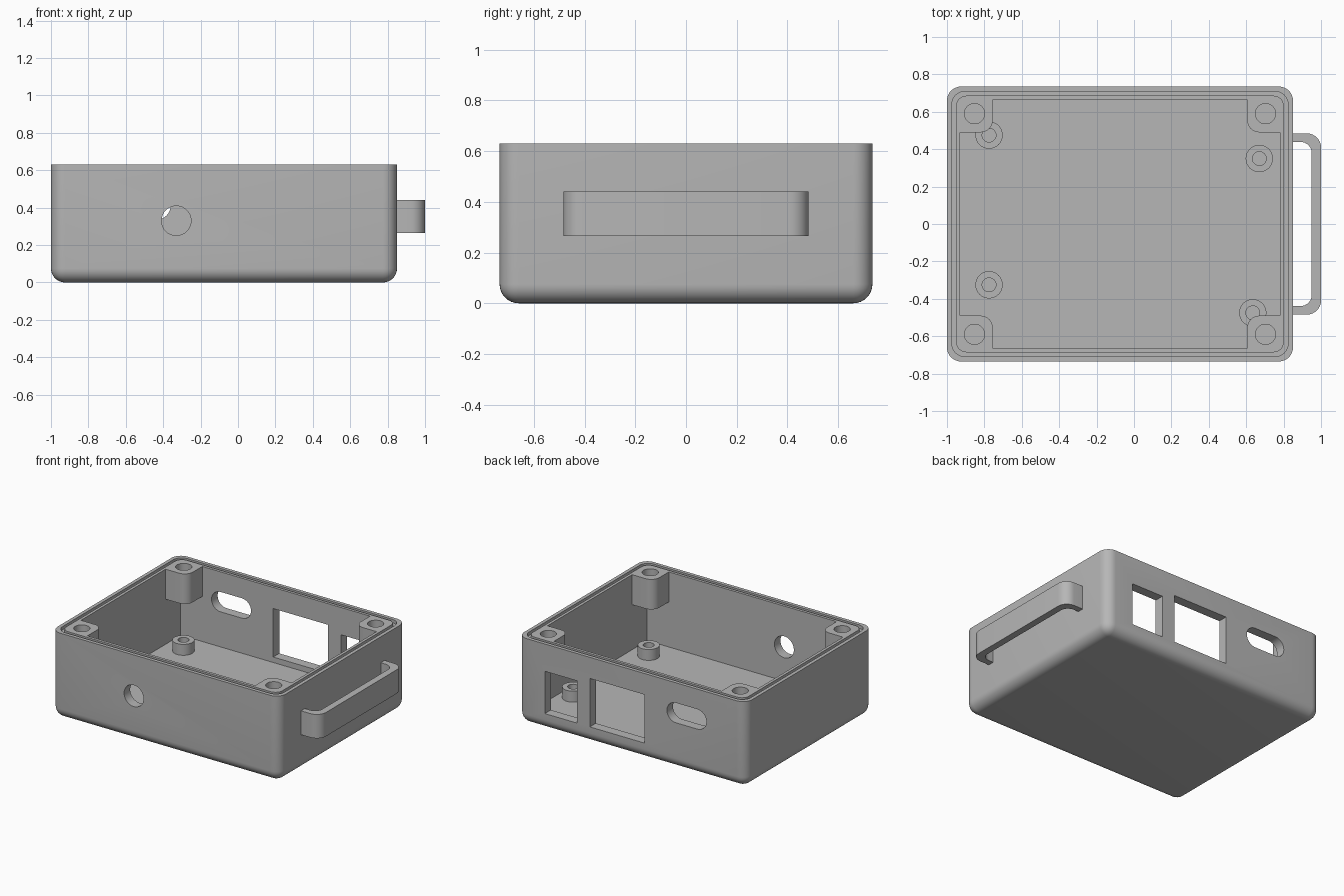
import bpy, bmesh, math
from mathutils import Matrix, Vector

if "Cube" in bpy.data.objects:
    bpy.data.objects.remove(bpy.data.objects["Cube"])

grey = bpy.data.materials.new("grey plastic")
grey.diffuse_color = (0.47, 0.47, 0.47, 1)
grey.use_nodes = True
grey.node_tree.nodes["Principled BSDF"].inputs["Base Color"].default_value = grey.diffuse_color

CX = -0.075            # body centre in x
HX, HY, H = 0.925, 0.735, 0.63
WALL, FLOOR = 0.07, 0.08


def to_object(name, bm):
    bmesh.ops.recalc_face_normals(bm, faces=bm.faces)
    me = bpy.data.meshes.new(name)
    bm.to_mesh(me)
    bm.free()
    me.materials.append(grey)
    ob = bpy.data.objects.new(name, me)
    bpy.context.collection.objects.link(ob)
    return ob


def activate(ob):
    bpy.ops.object.select_all(action='DESELECT')
    ob.select_set(True)
    bpy.context.view_layer.objects.active = ob


def arc(cx, cy, r, a0, a1, n=8):
    return [(cx + r * math.cos(math.radians(a0 + (a1 - a0) * i / n)),
             cy + r * math.sin(math.radians(a0 + (a1 - a0) * i / n))) for i in range(n + 1)]


def round_rect(cx, cy, hx, hy, r, n=8):
    pts = []
    for k, (sx, sy) in enumerate([(1, 1), (-1, 1), (-1, -1), (1, -1)]):
        pts += arc(cx + sx * (hx - r), cy + sy * (hy - r), r, 90 * k, 90 * k + 90, n)
    return pts


def prism(name, pts, z0, z1):
    bm = bmesh.new()
    face = bm.faces.new([bm.verts.new((x, y, z0)) for x, y in pts])
    ext = bmesh.ops.extrude_face_region(bm, geom=[face])["geom"]
    bmesh.ops.translate(bm, vec=(0, 0, z1 - z0),
                        verts=[v for v in ext if isinstance(v, bmesh.types.BMVert)])
    return to_object(name, bm)


def disc(cx, cy, r, n=32):
    return arc(cx, cy, r, 0, 360, n)[:-1]


def box_pts(x0, x1, y0, y1):
    return [(x0, y0), (x1, y0), (x1, y1), (x0, y1)]


def wall_cutter(pts, y0, y1):
    """Prism drawn in x/z and running along y."""
    ob = prism("cutter", pts, -y1, -y0)
    ob.data.transform(Matrix.Rotation(math.radians(90), 4, 'X'))
    return ob


def cut(ob, cutter):
    mod = ob.modifiers.new("cut", 'BOOLEAN')
    mod.operation = 'DIFFERENCE'
    mod.solver = 'EXACT'
    mod.object = cutter
    activate(ob)
    bpy.ops.object.modifier_apply(modifier=mod.name)
    bpy.data.objects.remove(cutter, do_unlink=True)


def smooth(ob):
    activate(ob)
    bpy.ops.object.shade_smooth_by_angle(angle=math.radians(30))


# Body: block with rounded uprights and rounded bottom edge
bm = bmesh.new()
bmesh.ops.create_cube(bm, size=1)
for v in bm.verts:
    v.co = Vector((CX + v.co.x * 2 * HX, v.co.y * 2 * HY, (v.co.z + 0.5) * H))
edges = [e for e in bm.edges if min(v.co.z for v in e.verts) < 0.01]
bmesh.ops.bevel(bm, geom=edges, offset=0.075, segments=8, profile=0.5, affect='EDGES')
body = to_object("case_body", bm)

# Hollow interior
ix, iy = HX - WALL, HY - WALL
cut(body, prism("cutter", box_pts(CX - ix, CX + ix, -iy, iy), FLOOR, 0.8))

# Seal groove in the rim
ring = prism("cutter", round_rect(CX, 0, HX - 0.026, HY - 0.026, 0.07), H - 0.025, 0.7)
cut(ring, prism("cutter", round_rect(CX, 0, HX - 0.049, HY - 0.049, 0.055), 0.5, 0.8))
cut(body, ring)

# Front round hole
cut(body, wall_cutter(disc(-0.33, 0.33, 0.079), -0.8, -0.6))

# Rear openings: small port, large port, slot
cut(body, wall_cutter(box_pts(0.37, 0.63, 0.12, 0.43), 0.6, 0.8))
cut(body, wall_cutter(box_pts(-0.18, 0.265, 0.12, 0.475), 0.6, 0.8))
cut(body, wall_cutter(round_rect(-0.52, 0.41, 0.16, 0.073, 0.0729), 0.6, 0.8))
smooth(body)

# Corner screw posts under the rim, inner corner rounded
for sx, sy, label in [(-1, -1, "front_left"), (1, -1, "front_right"),
                      (-1, 1, "back_left"), (1, 1, "back_right")]:
    px, py, r = 0.68, 0.49, 0.065
    pts = [(ix, iy), (px, iy)] + arc(px + r, py + r, r, 180, 270) + [(ix, py)]
    post = prism("screw_post_" + label, [(CX + sx * x, sy * y) for x, y in pts], 0.41, H)
    cut(post, prism("cutter", disc(CX + sx * 0.778, sy * 0.59, 0.054), 0.46, 0.8))
    smooth(post)

# Board standoffs on the floor
for i, (x, y) in enumerate([(-0.775, 0.475), (0.67, 0.35), (-0.775, -0.325), (0.635, -0.475)]):
    st = prism("standoff_%d" % (i + 1), disc(x, y, 0.073), FLOOR - 0.01, FLOOR + 0.08)
    cut(st, prism("cutter", disc(x, y, 0.037), FLOOR, 0.3))
    smooth(st)

# Side handle: rounded C-shaped bar
x0, hy, t = 0.84, 0.484, 0.045
ro, ri, xi = 0.075, 0.06, 0.95
outer = [(x0, -hy)] + arc(1 - ro, -hy + ro, ro, -90, 0) + arc(1 - ro, hy - ro, ro, 0, 90) + [(x0, hy)]
inner = [(x0, hy - t)] + arc(xi - ri, hy - t - ri, ri, 90, 0) + \
    arc(xi - ri, -hy + t + ri, ri, 0, -90) + [(x0, -hy + t)]
smooth(prism("side_handle", outer + inner, 0.265, 0.44))
